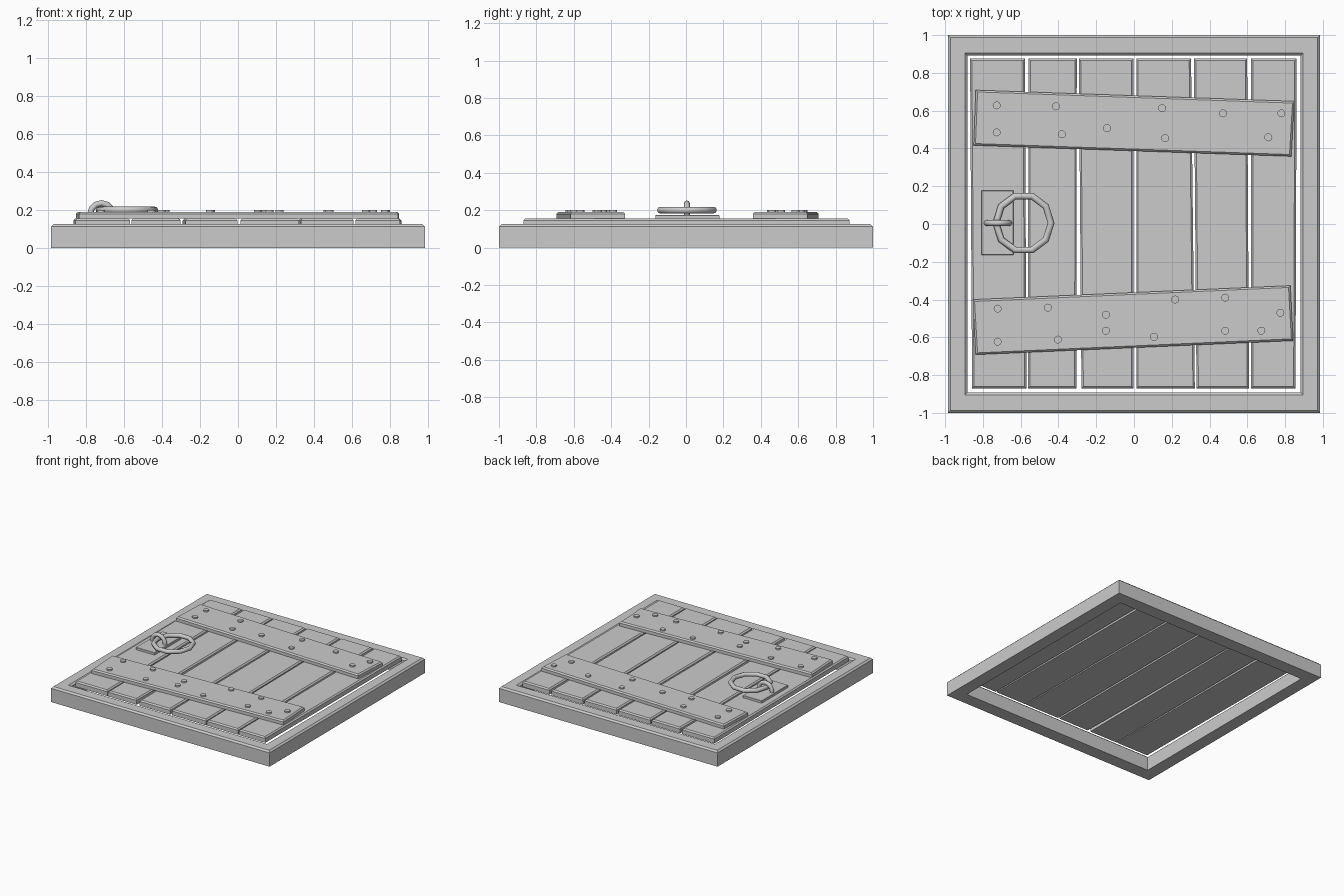
import bpy, bmesh, math
from mathutils import Vector

if "Cube" in bpy.data.objects:
    bpy.data.objects.remove(bpy.data.objects["Cube"])


def finish(bm, name, smooth=False):
    bmesh.ops.recalc_face_normals(bm, faces=bm.faces)
    me = bpy.data.meshes.new(name)
    bm.to_mesh(me)
    bm.free()
    for p in me.polygons:
        p.use_smooth = smooth
    ob = bpy.data.objects.new(name, me)
    bpy.context.collection.objects.link(ob)
    return ob


def bridge(bm, a, b):
    n = len(a)
    for i in range(n):
        bm.faces.new((a[i], a[(i + 1) % n], b[(i + 1) % n], b[i]))


def board(name, corners, z0, z1, c=0.01):
    """Four-cornered board with a chamfered top edge."""
    bm = bmesh.new()
    cx = sum(p[0] for p in corners) / 4
    cy = sum(p[1] for p in corners) / 4
    rings = []
    for z, d in ((z0, 0), (z1 - c, 0), (z1, c)):
        rings.append([bm.verts.new((x - math.copysign(d, x - cx),
                                    y - math.copysign(d, y - cy), z)) for x, y in corners])
    bridge(bm, rings[0], rings[1])
    bridge(bm, rings[1], rings[2])
    bm.faces.new(rings[0])
    bm.faces.new(rings[2])
    return finish(bm, name)


def tube(name, path, axis, r, closed, sides=8):
    """Round tube along a planar path; axis is the plane normal."""
    bm = bmesh.new()
    n = len(path)
    centre = sum(path, Vector()) / n
    rings = []
    for i, p in enumerate(path):
        if closed:
            t = path[(i + 1) % n] - path[i - 1]
        else:
            t = path[min(i + 1, n - 1)] - path[max(i - 1, 0)]
        out = t.normalized().cross(axis)
        rings.append([bm.verts.new(p + r * (math.cos(2 * math.pi * k / sides) * out
                                            + math.sin(2 * math.pi * k / sides) * axis))
                      for k in range(sides)])
    for i in range(n if closed else n - 1):
        bridge(bm, rings[i], rings[(i + 1) % n])
    if not closed:
        bm.faces.new(rings[0])
        bm.faces.new(rings[-1])
    return finish(bm, name, True)


# Frame: rectangular section with chamfered upper edges
bm = bmesh.new()
section = [(.985, 1, 0), (.985, 1, .112), (.972, .987, .125),
           (.896, .906, .125), (.882, .892, .112), (.882, .892, 0)]
loops = [[bm.verts.new((sx * x, sy * y, z)) for sx, sy in ((-1, -1), (1, -1), (1, 1), (-1, 1))]
         for x, y, z in section]
for i in range(len(loops)):
    bridge(bm, loops[i], loops[(i + 1) % len(loops)])
finish(bm, "frame")

# Planks: left/right x at the front end, then at the back end
planks = [(-.857, -.569, -.868, -.578), (-.561, -.304, -.559, -.303),
          (-.278, -.003, -.292, -.003), (.012, .322, .012, .302),
          (.331, .609, .317, .599), (.619, .855, .619, .861)]
for i, (a, b, c, d) in enumerate(planks):
    board(f"plank_{i + 1}", [(a, -.87), (b, -.87), (d, .875), (c, .875)], .11, .155)

# Cross battens
board("batten_back", [(-.849, .416), (.833, .358), (.849, .65), (-.838, .709)], .155, .19)
board("batten_front", [(-.838, -.692), (.843, -.618), (.828, -.326), (-.854, -.4)], .155, .19)

# Nail heads
nails = [(-.727, .628), (-.414, .623), (.149, .613), (.472, .586), (.78, .586),
         (-.727, .485), (-.382, .475), (-.143, .507), (.165, .454), (.711, .459),
         (-.722, -.448), (-.456, -.443), (-.149, -.48), (.218, -.4), (.483, -.39),
         (.775, -.47), (-.722, -.623), (-.403, -.612), (-.149, -.565), (.106, -.597),
         (.483, -.565), (.674, -.565)]
for i, (x, y) in enumerate(nails):
    bm = bmesh.new()
    bmesh.ops.create_cone(bm, cap_ends=True, segments=12, radius1=.021, radius2=.021, depth=.02)
    bmesh.ops.translate(bm, verts=bm.verts, vec=(x, y, .191))
    finish(bm, f"nail_{i + 1}")

# Handle: back plate, pull ring and the staple holding it
board("handle_plate", [(-.807, -.163), (-.638, -.163), (-.638, .178), (-.807, .178)],
      .155, .174, .002)
ring = [Vector((-.585 + .146 * math.cos(math.tau * i / 10),
                .005 + .15 * math.sin(math.tau * i / 10), .2)) for i in range(10)]
tube("pull_ring", ring, Vector((0, 0, 1)), .018, True)
arch = [Vector((-.72 + .059 * math.cos(math.pi * i / 6), .005,
                .177 + .059 * math.sin(math.pi * i / 6))) for i in range(7)]
arch = [arch[0] - Vector((0, 0, .012))] + arch + [arch[-1] - Vector((0, 0, .012))]
tube("ring_staple", arch, Vector((0, 1, 0)), .016, False)
